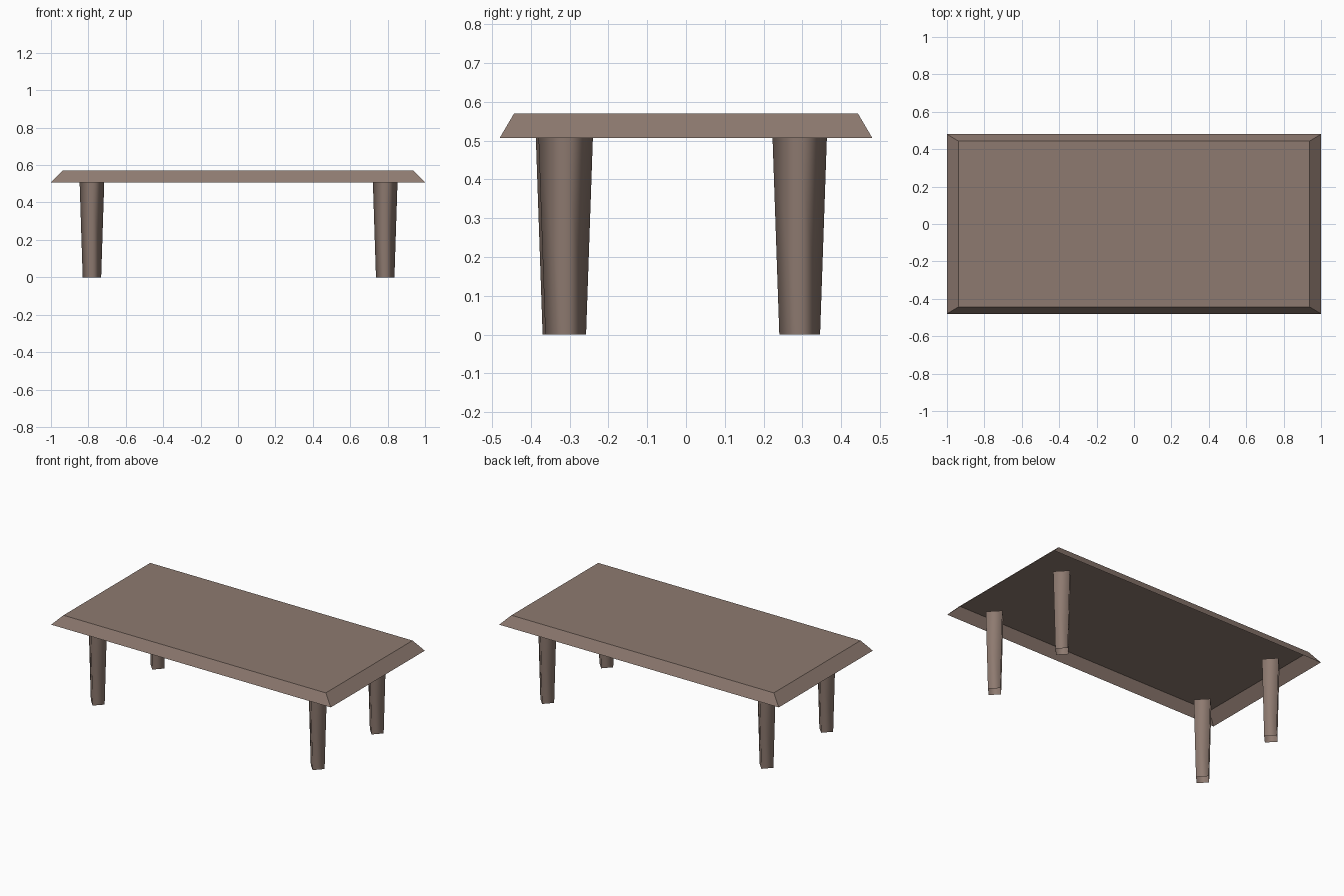
import bpy, bmesh

cube = bpy.data.objects.get("Cube")
if cube:
    bpy.data.objects.remove(cube, do_unlink=True)

wood = bpy.data.materials.new("brown_wood")
wood.use_nodes = True
colour = (0.27, 0.195, 0.162, 1)
wood.diffuse_color = colour
wood.node_tree.nodes["Principled BSDF"].inputs["Base Color"].default_value = colour


def add_object(name, bm):
    mesh = bpy.data.meshes.new(name)
    bm.to_mesh(mesh)
    bm.free()
    mesh.materials.append(wood)
    obj = bpy.data.objects.new(name, mesh)
    bpy.context.collection.objects.link(obj)


# Table top: thin shell with four sloping edges, hollow underneath
LOW, HIGH = 0.507, 0.57
bm = bmesh.new()
bmesh.ops.create_cube(bm, size=2)
underside = [f for f in bm.faces if f.normal.z < -0.5]
bmesh.ops.delete(bm, geom=underside, context="FACES_ONLY")
for v in bm.verts:
    upper = v.co.z > 0
    v.co.x *= 0.938 if upper else 1.0
    v.co.y *= 0.443 if upper else 0.48
    v.co.z = HIGH if upper else LOW
add_object("table_top", bm)


# Legs: tapered diamond-section tubes, smooth shaded and open at the foot
def add_leg(name, x, y):
    bm = bmesh.new()
    bmesh.ops.create_cone(bm, segments=4, radius1=0.0525, radius2=0.07,
                          depth=LOW, cap_ends=False)
    for v in bm.verts:
        v.co.x = v.co.x * 0.94 + x
        v.co.y += y
        v.co.z += LOW / 2
    bmesh.ops.recalc_face_normals(bm, faces=bm.faces)
    for f in bm.faces:
        f.smooth = True
    add_object(name, bm)


add_leg("front_right_leg", -0.781, -0.317)
add_leg("front_left_leg", 0.787, -0.31)
add_leg("back_right_leg", -0.781, 0.293)
add_leg("back_left_leg", 0.787, 0.293)
